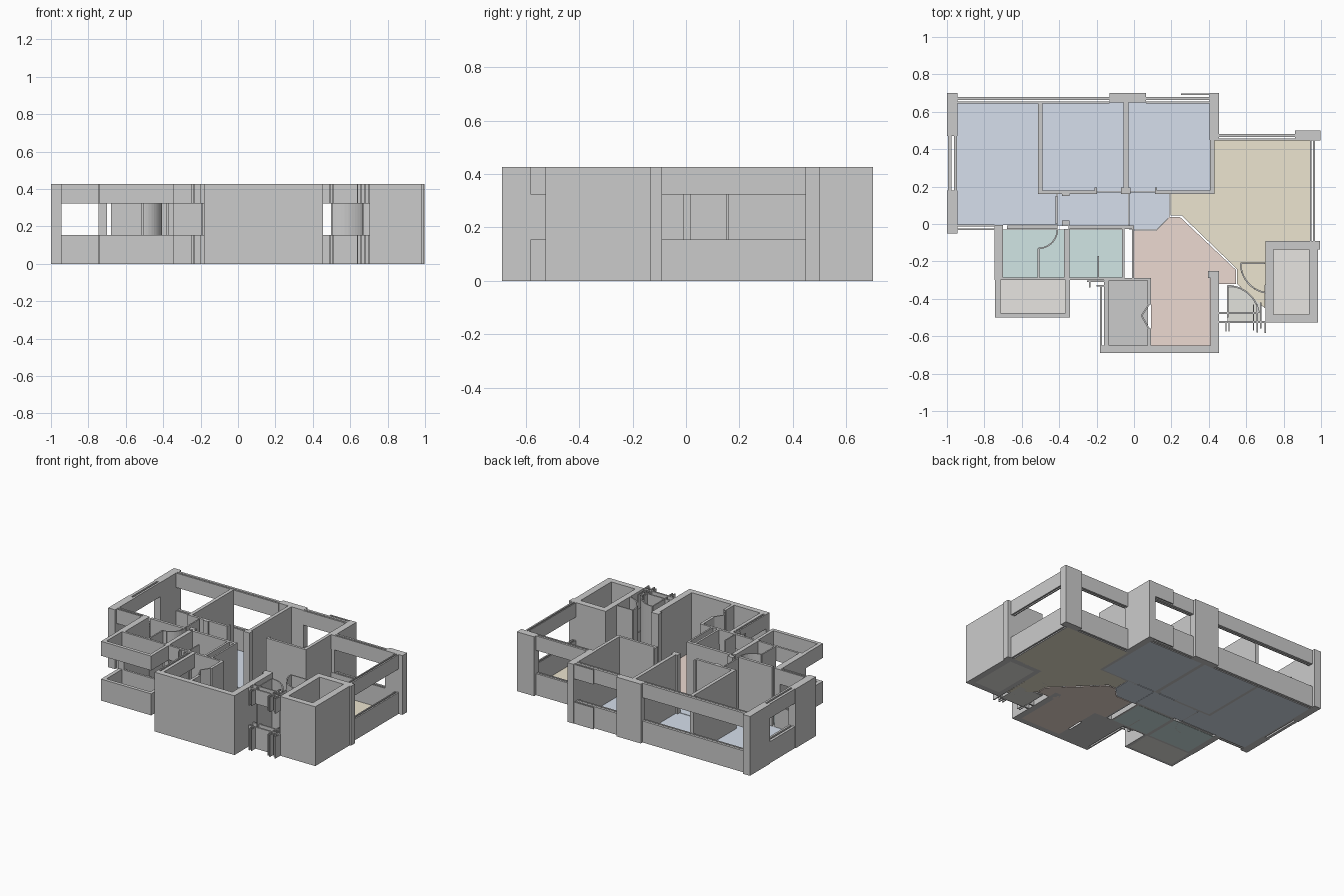
import bpy, bmesh, math

H, SILL, HEAD = 0.427, 0.155, 0.323   # wall height, window sill and head


def finish(name, bm, color=None):
    bmesh.ops.recalc_face_normals(bm, faces=bm.faces)
    me = bpy.data.meshes.new(name)
    bm.to_mesh(me)
    bm.free()
    ob = bpy.data.objects.new(name, me)
    bpy.context.collection.objects.link(ob)
    if color:
        mat = bpy.data.materials.new(name + "_paint")
        mat.diffuse_color = (*color, 1)
        me.materials.append(mat)
    return ob


def prism(bm, pts, z0, z1):
    """Extrude a plan outline between two heights."""
    face = bm.faces.new([bm.verts.new((x, y, z0)) for x, y in pts])
    top = bmesh.ops.extrude_face_region(bm, geom=[face], use_keep_orig=True)["geom"]
    for v in top:
        if isinstance(v, bmesh.types.BMVert):
            v.co.z = z1


def rect(x0, x1, y0, y1):
    return [(x0, y0), (x1, y0), (x1, y1), (x0, y1)]


def walls(name, *plans):
    bm = bmesh.new()
    for p in plans:
        prism(bm, rect(*p), 0, H)
    finish(name, bm)


def bands(name, *plans):
    """Window walls: a sill band and a lintel band with a gap between."""
    bm = bmesh.new()
    for p in plans:
        prism(bm, rect(*p), 0, SILL)
        prism(bm, rect(*p), HEAD, H)
    finish(name, bm)


def floor(name, color, *outlines):
    bm = bmesh.new()
    for o in outlines:
        prism(bm, o, 0, 0.004)
    finish(name, bm, color)


def ribbon(name, pts, t=0.008):
    """Thin full-height panel following a path in plan."""
    bm = bmesh.new()
    for (ax, ay), (bx, by) in zip(pts, pts[1:]):
        d = math.hypot(bx - ax, by - ay)
        nx, ny = -(by - ay) / d * t / 2, (bx - ax) / d * t / 2
        prism(bm, [(ax + nx, ay + ny), (bx + nx, by + ny),
                   (bx - nx, by - ny), (ax - nx, ay - ny)], 0, H)
    finish(name, bm)


def arc(cx, cy, r, a0, a1, n=10):
    angles = [math.radians(a0 + (a1 - a0) * i / n) for i in range(n + 1)]
    return [(cx + r * math.cos(a), cy + r * math.sin(a)) for a in angles]


# Floors
floor("bedroom_floor", (0.67, 0.74, 0.84),
      [(-0.95, -0.005), (-0.415, -0.005), (-0.415, 0.165), (-0.51, 0.165),
       (-0.51, 0.65), (-0.95, 0.65)],
      rect(-0.49, -0.055, 0.175, 0.65), rect(-0.03, 0.408, 0.175, 0.65),
      rect(-0.41, -0.03, -0.01, 0.17),
      [(-0.028, -0.03), (0.12, -0.03), (0.19, 0.04), (0.19, 0.17), (-0.028, 0.17)])
floor("living_floor", (0.84, 0.78, 0.63),
      [(0.195, 0.165), (0.195, 0.045), (0.255, 0.045), (0.55, -0.24),
       (0.55, -0.32), (0.7, -0.45), (0.705, -0.095), (0.942, -0.095),
       (0.942, 0.45), (0.428, 0.45), (0.428, 0.165)])
floor("hall_floor", (0.84, 0.70, 0.64),
      [(0, -0.035), (0.12, -0.035), (0.19, 0.038), (0.245, 0.038),
       (0.545, -0.245), (0.545, -0.32), (0.41, -0.32), (0.41, -0.65),
       (0.09, -0.65), (0.09, -0.29), (0, -0.29)])
floor("bathroom_floor", (0.64, 0.79, 0.78),
      rect(-0.7, -0.37, -0.285, -0.03), rect(-0.345, -0.06, -0.285, -0.03))
floor("kitchen_floor", (0.73, 0.75, 0.72), rect(-0.135, 0.075, -0.65, -0.3))
floor("balcony_floor", (0.80, 0.78, 0.75),
      rect(-0.72, -0.36, -0.48, -0.3), rect(0.74, 0.94, -0.485, -0.13))
floor("entry_floor", (0.76, 0.76, 0.72), rect(0.5, 0.68, -0.52, -0.34))

# Full-height outer columns and walls
walls("corner_columns",
      (-1, -0.945, 0.47, 0.7), (-1, -0.945, -0.05, 0.18),
      (-0.13, 0.065, 0.65, 0.7), (0.405, 0.455, 0.45, 0.7),
      (0.86, 0.998, 0.447, 0.5))
walls("hall_outer_wall", (-0.15, 0.455, -0.69, -0.65), (0.41, 0.455, -0.65, -0.25))
walls("side_room_walls",
      (0.703, 0.745, -0.527, -0.09), (0.935, 0.985, -0.485, -0.135),
      (0.745, 0.985, -0.527, -0.485), (0.745, 0.995, -0.135, -0.09))

# Window walls
bands("back_windows",
      (-0.945, -0.13, 0.662, 0.68), (-0.945, -0.13, 0.645, 0.654),
      (0.065, 0.405, 0.662, 0.68), (0.065, 0.405, 0.645, 0.654),
      (0.25, 0.405, 0.69, 0.698),
      (0.455, 0.86, 0.465, 0.48), (0.43, 0.86, 0.447, 0.456))
bands("side_windows",
      (-0.995, -0.975, 0.18, 0.47), (-0.962, -0.947, 0.18, 0.47),
      (0.94, 0.948, -0.09, 0.447), (0.957, 0.968, -0.09, 0.447),
      (-0.182, -0.172, -0.69, -0.33), (-0.16, -0.135, -0.65, -0.3))
bands("front_windows",
      (-0.945, -0.745, -0.033, -0.024), (-0.945, -0.745, -0.014, -0.003),
      (-0.7, -0.375, -0.3, -0.285), (-0.345, -0.065, -0.3, -0.285),
      (-0.25, -0.16, -0.31, -0.302), (-0.24, -0.232, -0.34, -0.31),
      (-0.2, -0.16, -0.335, -0.327))
bands("balcony_parapet",
      (-0.742, -0.342, -0.5, -0.475), (-0.742, -0.715, -0.475, -0.3),
      (-0.365, -0.342, -0.475, -0.3))
bands("entry_screen",
      (0.455, 0.703, -0.53, -0.518), (0.455, 0.66, -0.48, -0.47),
      (0.488, 0.494, -0.575, -0.53), (0.505, 0.511, -0.575, -0.53),
      (0.635, 0.642, -0.57, -0.43), (0.655, 0.662, -0.58, -0.43),
      (0.675, 0.682, -0.56, -0.42), (0.698, 0.706, -0.583, -0.527))

# Interior partitions
walls("bedroom_partitions",
      (-0.513, -0.488, 0.16, 0.65), (-0.488, -0.2, 0.16, 0.178),
      (-0.21, -0.198, 0.16, 0.195), (-0.055, -0.03, 0.18, 0.65),
      (-0.07, -0.02, 0.16, 0.195), (0.12, 0.43, 0.16, 0.178),
      (0.113, 0.124, 0.16, 0.195), (0.407, 0.43, 0.178, 0.45))
walls("corridor_door_frames",
      (-0.42, -0.41, 0, 0.15), (-0.385, -0.345, 0.15, 0.172),
      (-0.385, -0.345, -0.01, 0.018))
walls("bathroom_walls",
      (-0.745, -0.7, -0.3, -0.005), (-0.68, -0.41, -0.028, -0.008),
      (-0.35, -0.01, -0.028, -0.008), (-0.516, -0.506, -0.285, -0.13),
      (-0.375, -0.345, -0.3, -0.028), (-0.195, -0.187, -0.285, -0.17),
      (-0.065, -0.05, -0.3, -0.028), (-0.012, 0, -0.3, -0.008))
walls("kitchen_walls",
      (-0.16, 0.09, -0.303, -0.288), (0.072, 0.092, -0.43, -0.303),
      (0.072, 0.092, -0.65, -0.56), (-0.182, -0.15, -0.69, -0.65),
      (0.395, 0.41, -0.29, -0.25))

# Door leaves and their curved swing panels
ribbon("bathroom_door_swing", arc(-0.51, -0.03, 0.1, -90, 0))
ribbon("entry_door_swing", arc(0.5, -0.5, 0.17, 90, 8))
ribbon("entry_door_leaf", [(0.5, -0.33), (0.5, -0.5)])
ribbon("side_door_swing", arc(0.73, -0.21, 0.16, 180, 262))
ribbon("side_door_leaf", [(0.57, -0.21), (0.7, -0.21)])
ribbon("kitchen_folding_door", [(0.08, -0.43), (0.04, -0.49), (0.08, -0.56)])
